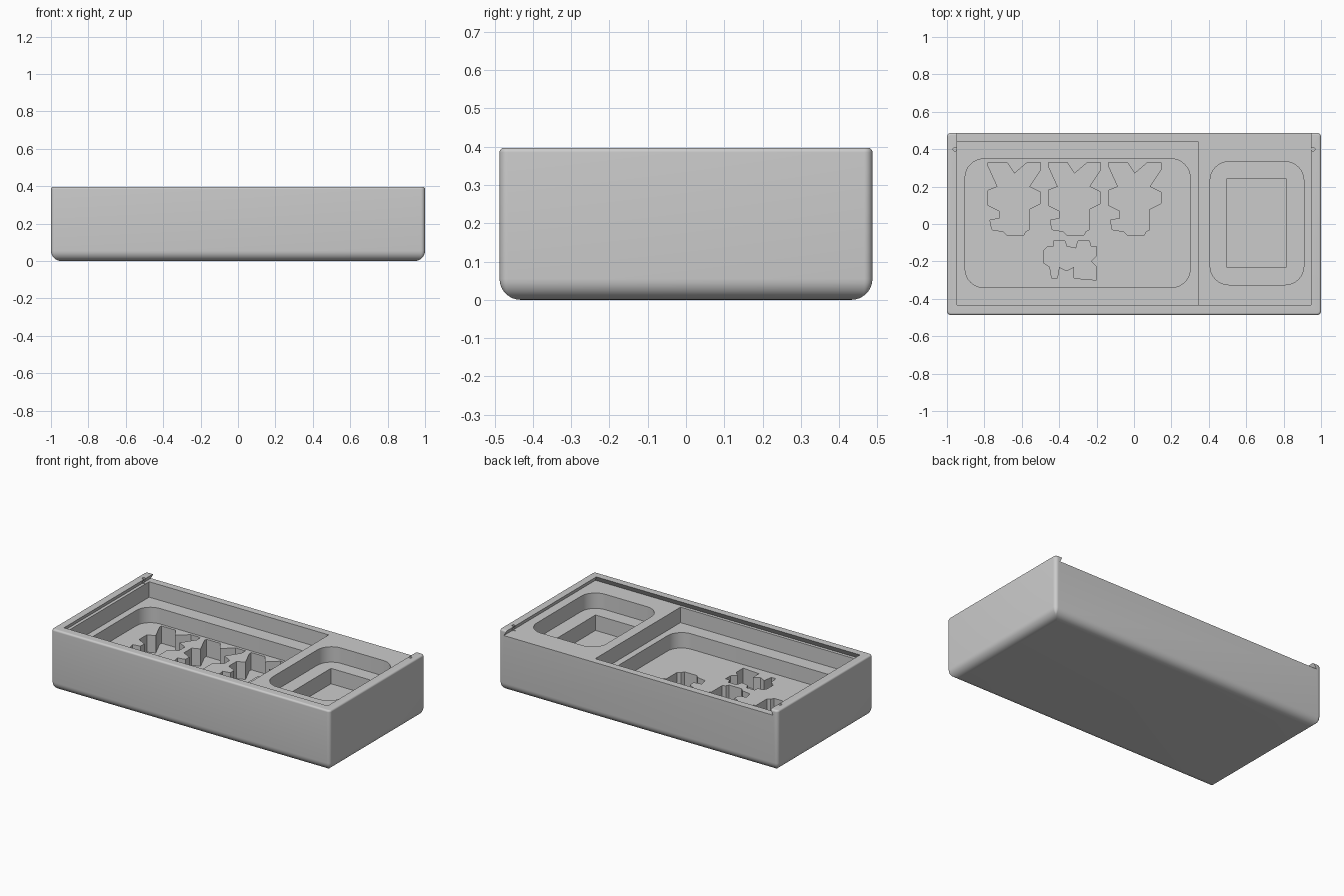
import bpy, bmesh, math

if "Cube" in bpy.data.objects:
    bpy.data.objects.remove(bpy.data.objects["Cube"])

TOP, LID_FLOOR, TRAY_1, TRAY_2, DEEP = 0.397, 0.362, 0.262, 0.162, 0.05

grey = bpy.data.materials.new("plain_grey")
grey.use_nodes = True
grey.diffuse_color = (0.6, 0.6, 0.6, 1)
grey.node_tree.nodes["Principled BSDF"].inputs["Base Color"].default_value = (0.6, 0.6, 0.6, 1)


def rounded_rect(x0, x1, y0, y1, r, n=8):
    """Counter-clockwise outline with rounded corners."""
    corners = [(x1 - r, y1 - r), (x0 + r, y1 - r), (x0 + r, y0 + r), (x1 - r, y0 + r)]
    pts = []
    for k, (cx, cy) in enumerate(corners):
        for i in range(n + 1):
            a = math.pi / 2 * (k + i / n)
            pts.append((cx + r * math.cos(a), cy + r * math.sin(a)))
    return pts


def rect(x0, x1, y0, y1):
    return [(x0, y0), (x1, y0), (x1, y1), (x0, y1)]


def loft(name, rings):
    """Closed solid through (outline, z) rings of equal point count."""
    bm = bmesh.new()
    loops = [[bm.verts.new((x, y, z)) for x, y in pts] for pts, z in rings]
    for a, b in zip(loops, loops[1:]):
        for i in range(len(a)):
            j = (i + 1) % len(a)
            bm.faces.new((a[i], a[j], b[j], b[i]))
    bm.faces.new(loops[0])
    bm.faces.new(loops[-1])
    bmesh.ops.recalc_face_normals(bm, faces=bm.faces)
    mesh = bpy.data.meshes.new(name)
    bm.to_mesh(mesh)
    bm.free()
    mesh.materials.append(grey)
    obj = bpy.data.objects.new(name, mesh)
    bpy.context.collection.objects.link(obj)
    return obj


# Outer block: large round on the bottom edge, small round on the top edge
def block_ring(inset, z):
    return rounded_rect(-1 + inset, 1 - inset, -0.487 + inset, 0.487 - inset,
                        max(0.022 - inset, 0.004)), z


steps = [math.pi / 2 * i / 8 for i in range(9)]
rb, rt = 0.055, 0.012
rings = [block_ring(rb * (1 - math.sin(a)), rb * (1 - math.cos(a))) for a in steps]
rings += [block_ring(rt * (1 - math.cos(a)), TOP - rt + rt * math.sin(a)) for a in steps]
box = loft("tray_box", rings)


def cut(name, rings):
    cutter = loft(name, rings)
    cutter.hide_render = True
    mod = box.modifiers.new(name, 'BOOLEAN')
    mod.operation = 'DIFFERENCE'
    mod.solver = 'EXACT'
    mod.object = cutter
    bpy.context.view_layer.objects.active = box
    bpy.ops.object.modifier_apply(modifier=name)
    bpy.data.objects.remove(cutter)


def pocket(name, outline, floor, top):
    cut(name, [(outline, floor), (outline, top + 0.01)])


# Dovetail lid slot, open at the back
def slot(w):
    return rect(-w, w, -0.432 - (w - 0.946), 0.6)


lean = 0.02
cut("lid_slot", [(slot(0.946 + lean), LID_FLOOR), (slot(0.946), TOP),
                 (slot(0.946), TOP + 0.05)])

# Detent holes in the rails
for s in (-1, 1):
    x = s * 0.957
    pocket("detent", rounded_rect(x - 0.01, x + 0.01, 0.39, 0.41, 0.0099, 4), LID_FLOOR - 0.003, TOP)

# Stepped wells
pocket("large_well", rect(-0.946, 0.342, -0.432, 0.441), TRAY_1, LID_FLOOR)
pocket("large_inner_well", rounded_rect(-0.903, 0.3, -0.34, 0.348, 0.1), TRAY_2, TRAY_1)
pocket("small_well", rounded_rect(0.407, 0.908, -0.325, 0.333, 0.1), TRAY_1, LID_FLOOR)
pocket("small_inner_well", rect(0.497, 0.812, -0.232, 0.243), TRAY_2, TRAY_1)

# Figure-shaped recesses, outlines in hundredths
figure = [(-78, 33), (-68, 33), (-64, 27), (-57, 33), (-50, 33), (-50, 29), (-56, 20),
          (-50, 17), (-50, 11), (-56, 8), (-56, -3), (-58, -4), (-59, -6), (-68, -6),
          (-70, -4), (-76, -3), (-77, 2), (-72, 3), (-72, 7), (-78, 10), (-78, 18),
          (-73, 20), (-78, 31)]
for k in range(3):
    pocket("figure_recess", [(x / 100 + 0.322 * k, y / 100) for x, y in figure], DEEP, TRAY_2)

lying = [(-43, -9), (-37, -9), (-36, -12), (-31, -13), (-30, -9), (-24, -9), (-23, -12),
         (-20, -12), (-20, -17), (-23, -20), (-20, -23), (-20, -30), (-32, -29),
         (-32, -23), (-36, -25), (-40, -23), (-41, -29), (-44, -29), (-45, -23),
         (-48, -21), (-48, -14), (-46, -12), (-43, -12)]
pocket("lying_recess", [(x / 100, y / 100) for x, y in lying], DEEP, TRAY_2)

bpy.ops.object.select_all(action='DESELECT')
box.select_set(True)
bpy.context.view_layer.objects.active = box
bpy.ops.object.shade_smooth_by_angle(angle=math.radians(30))
